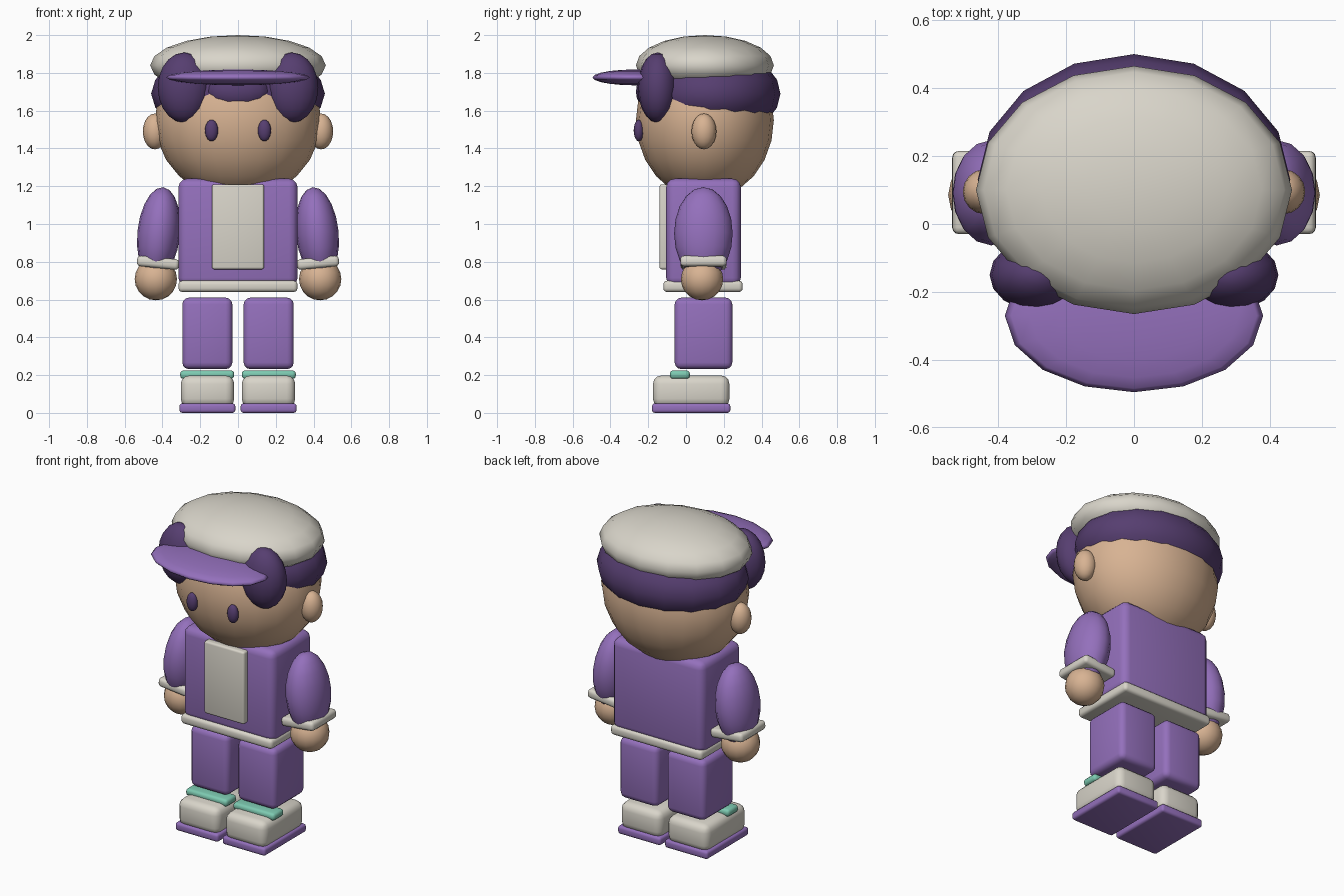
import bpy, bmesh, math
from mathutils import Matrix

if "Cube" in bpy.data.objects:
    bpy.data.objects.remove(bpy.data.objects["Cube"])


def material(name, hex_code):
    def lin(c):
        return c / 12.92 if c <= 0.04045 else ((c + 0.055) / 1.055) ** 2.4
    rgb = [lin(int(hex_code[i:i + 2], 16) / 255) for i in (0, 2, 4)]
    m = bpy.data.materials.new(name)
    m.diffuse_color = (*rgb, 1)
    m.use_nodes = True
    m.node_tree.nodes["Principled BSDF"].inputs["Base Color"].default_value = m.diffuse_color
    return m


PURPLE = material("purple_cloth", "9470BC")
DARK = material("dark_purple", "563E70")
SKIN = material("skin", "D8B393")
CREAM = material("cream", "D9D5CA")
TEAL = material("teal", "7DCAB1")


def finish(name, bm, loc, mat, tilt):
    me = bpy.data.meshes.new(name)
    bm.to_mesh(me)
    bm.free()
    me.materials.append(mat)
    ob = bpy.data.objects.new(name, me)
    ob.location = loc
    ob.rotation_euler.y = tilt
    bpy.context.collection.objects.link(ob)
    return ob


def ball(name, loc, radii, mat, tilt=0, segs=16, rings=10):
    """Smooth ellipsoid."""
    bm = bmesh.new()
    bmesh.ops.create_uvsphere(bm, u_segments=segs, v_segments=rings, radius=1,
                              matrix=Matrix.Diagonal((*radii, 1)))
    for f in bm.faces:
        f.smooth = True
    return finish(name, bm, loc, mat, tilt)


def box(name, x, y, z, mat, bevel, tilt=0):
    """Rounded box given its (min, max) range on each axis."""
    size = [b - a for a, b in (x, y, z)]
    mid = [(a + b) / 2 for a, b in (x, y, z)]
    bm = bmesh.new()
    bmesh.ops.create_cube(bm, size=1, matrix=Matrix.Diagonal((*size, 1)))
    bmesh.ops.bevel(bm, geom=bm.edges[:], offset=bevel, segments=3,
                    profile=0.5, affect='EDGES')
    ob = finish(name, bm, mid, mat, tilt)
    bpy.context.view_layer.objects.active = ob
    ob.select_set(True)
    bpy.ops.object.shade_smooth_by_angle(angle=math.radians(35))
    ob.select_set(False)
    return ob


# Head, hair and cap
ball("head", (0, 0.1, 1.55), (0.44, 0.365, 0.42), SKIN, segs=20, rings=12)
ball("hair_back", (0, 0.13, 1.69), (0.46, 0.37, 0.24), DARK)
ball("hair_fringe", (0, -0.18, 1.70), (0.17, 0.085, 0.10), DARK)
ball("cap_crown", (0, 0.1, 1.84), (0.465, 0.365, 0.16), CREAM)
ball("cap_visor", (0, -0.27, 1.776), (0.38, 0.225, 0.042), PURPLE)

# Torso, jacket panel and hem
box("torso", (-0.315, 0.315), (-0.105, 0.29), (0.67, 1.24), PURPLE, 0.045)
box("jacket_panel", (-0.138, 0.138), (-0.14, -0.09), (0.76, 1.21), CREAM, 0.012)
box("jacket_hem", (-0.315, 0.315), (-0.12, 0.30), (0.64, 0.70), CREAM, 0.02)

# Paired parts
for side, s in (("right", 1), ("left", -1)):
    def span(a, b):
        return (a, b) if s > 0 else (-b, -a)

    ball(f"{side}_ear", (s * 0.44, 0.095, 1.49), (0.064, 0.066, 0.095), SKIN)
    ball(f"{side}_eye", (s * 0.14, -0.25, 1.495), (0.035, 0.027, 0.057), DARK)
    ball(f"{side}_hair_tuft", (s * 0.285, -0.15, 1.722), (0.14, 0.105, 0.186), DARK)
    ball(f"{side}_arm", (s * 0.42, 0.092, 0.95), (0.113, 0.155, 0.246), PURPLE, -s * 0.1)
    box(f"{side}_cuff", span(0.312, 0.535), (-0.03, 0.215), (0.767, 0.823), CREAM, 0.02, -s * 0.1)
    ball(f"{side}_hand", (s * 0.435, 0.085, 0.708), (0.112, 0.112, 0.112), SKIN)
    box(f"{side}_leg", span(0.03, 0.295), (-0.06, 0.245), (0.232, 0.61), PURPLE, 0.035)
    box(f"{side}_shoe", span(0.02, 0.303), (-0.175, 0.23), (0.03, 0.198), CREAM, 0.045)
    box(f"{side}_sole", span(0.014, 0.31), (-0.18, 0.235), (0.0, 0.05), PURPLE, 0.015)
    box(f"{side}_shoe_strap", span(0.02, 0.306), (-0.085, 0.02), (0.18, 0.225), TEAL, 0.018)
